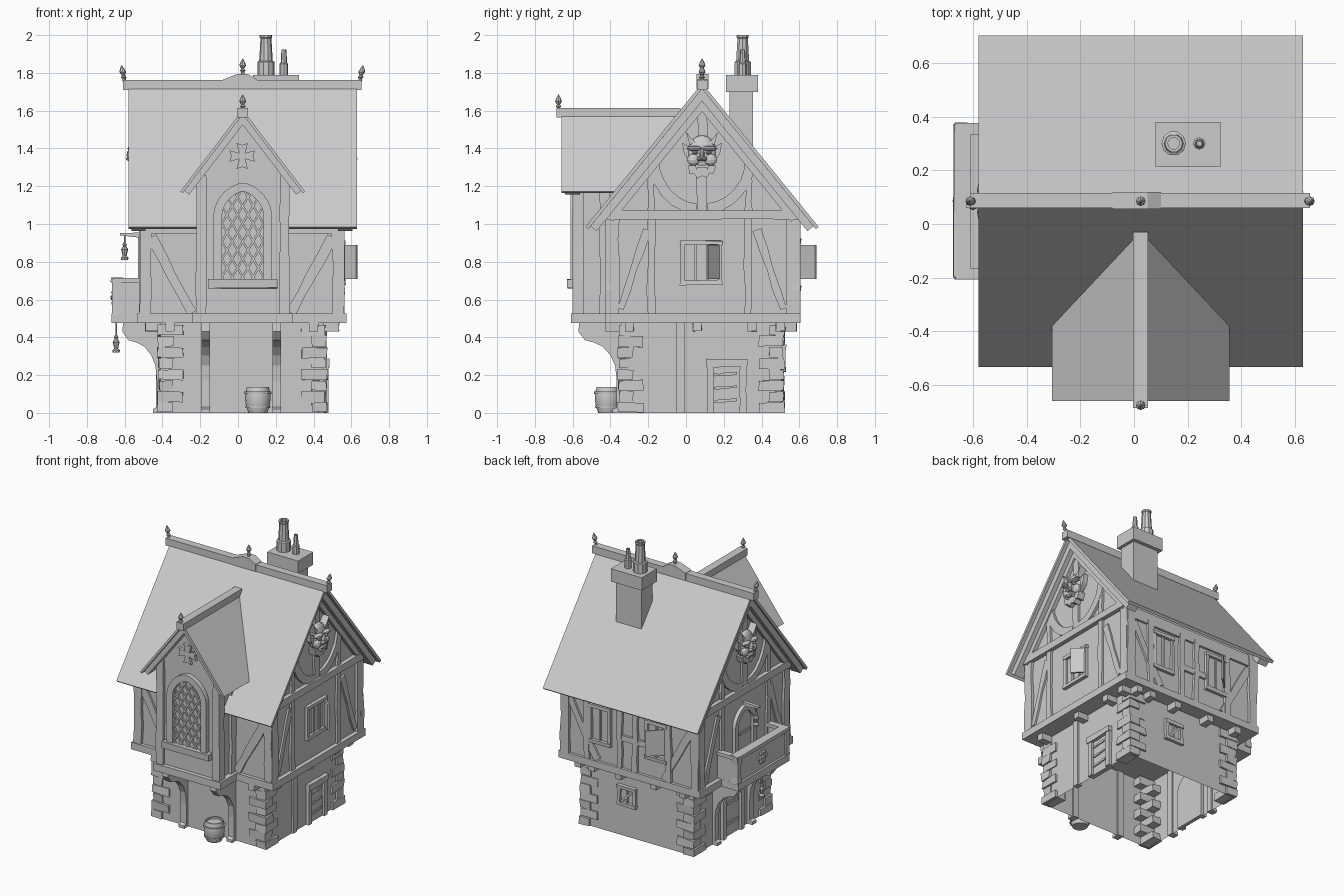
import bpy, bmesh, math, random
from mathutils import Vector

if "Cube" in bpy.data.objects:
    bpy.data.objects.remove(bpy.data.objects["Cube"])
random.seed(4)
# wall frames: u along the wall, v up, d outward (T: plan view extruded in z)
MAP = {'F': lambda u, v, d: (u, -d, v), 'B': lambda u, v, d: (u, d, v),
       'R': lambda u, v, d: (d, u, v), 'L': lambda u, v, d: (-d, u, v),
       'T': lambda u, v, d: (u, v, d)}

def finish(name, bm, smooth=False):
    bmesh.ops.recalc_face_normals(bm, faces=bm.faces[:])
    me = bpy.data.meshes.new(name)
    bm.to_mesh(me)
    bm.free()
    if smooth:
        me.shade_smooth()
        me.set_sharp_from_angle(angle=math.radians(35))
    ob = bpy.data.objects.new(name, me)
    bpy.context.collection.objects.link(ob)
    return ob

def prism(name, face, pts, d0, d1, jit=0, open_bottom=False):
    bm = bmesh.new()
    lo, hi = [[bm.verts.new(MAP[face](u, v, d)) for u, v in pts] for d in (d0, d1)]
    n = len(pts)
    for i in range(n):
        bm.faces.new((lo[i], lo[(i + 1) % n], hi[(i + 1) % n], hi[i]))
    bm.faces.new(hi)
    if not open_bottom:
        bm.faces.new(lo)
    for v in bm.verts:
        v.co += Vector([random.uniform(-jit, jit) for _ in range(3)])
    return finish(name, bm)

def box(name, face, u0, u1, v0, v1, d0, d1, jit=0):
    return prism(name, face, [(u0, v0), (u1, v0), (u1, v1), (u0, v1)], d0, d1, jit)

def timber(name, face, path, w, d0, d1, rough=.006):
    """Plank along a path with hand-hewn wavy edges."""
    P = [Vector(p) for p in path]
    if len(P) == 2 and rough:
        P = [P[0].lerp(P[1], i / 4) for i in range(5)]
    a, b = [], []
    for i, p in enumerate(P):
        t = (P[min(i + 1, len(P) - 1)] - P[max(i - 1, 0)]).normalized()
        n = Vector((-t.y, t.x)) * w / 2
        a.append(p + n * (1 + random.uniform(-rough, rough) * 2 / w))
        b.append(p - n * (1 + random.uniform(-rough, rough) * 2 / w))
    return prism(name, face, a + b[::-1], d0, d1)

def lathe(name, prof, loc, seg=8, tilt=0, smooth=False):
    bm = bmesh.new()
    rings = [[bm.verts.new((loc[0] + r * math.cos(k * math.tau / seg) + tilt * z,
              loc[1] + r * math.sin(k * math.tau / seg), loc[2] + z)) for k in range(seg)] for r, z in prof]
    for A, B in zip(rings, rings[1:]):
        for k in range(seg):
            bm.faces.new((A[k], A[(k + 1) % seg], B[(k + 1) % seg], B[k]))
    bm.faces.new(rings[0])
    bm.faces.new(rings[-1])
    return finish(name, bm, smooth)

def blob(name, face, u, v, d, ru, rv, rd, seg=10):
    bm = bmesh.new()
    bmesh.ops.create_uvsphere(bm, u_segments=seg, v_segments=max(5, seg * 2 // 3), radius=1)
    for q in bm.verts:
        q.co = MAP[face](u + q.co.x * ru, v + q.co.z * rv, d + q.co.y * rd)
    return finish(name, bm)

def gable(c, apex, half, eave, t):
    s = (apex - eave) / half
    ix, iz = half - t * s / (1 + s * s), eave - t / (1 + s * s)
    return [(c - half, eave), (c, apex), (c + half, eave), (c + ix, iz), (c, apex - t), (c - ix, iz)]

# ground floor shell, open underneath, with corner quoins
prism('ground_floor_walls', 'T', [(-.41, -.345), (.455, -.345), (.455, .505), (-.41, .505)], 0, .49, open_bottom=True)
for cx, sx in ((-.41, -1), (.455, 1)):
    for cy, sy in ((-.345, -1), (.505, 1)):
        for k in range(8):
            lx, ly = (.12, .065) if k % 2 else (.065, .12)
            o = random.uniform(.008, .018)
            xs, ys = sorted((cx + sx * o, cx - sx * lx)), sorted((cy + sy * o, cy - sy * ly))
            box('quoin', 'T', *xs, *ys, max(.004, k * .0585), k * .0585 + .055, .004)

# upper storey, bay, floor bands
prism('upper_body', 'R', [(-.405, .5), (.585, .5), (.585, 1.06), (.085, 1.70), (-.405, 1.06)], -.505, .545)
prism('bay_body', 'F', [(-.2, .5), (.25, .5), (.25, 1.26), (.025, 1.555), (-.2, 1.26)], .3, .58)
box('floor_band', 'T', -.535, .575, -.43, .605, .475, .525)
box('bay_band', 'T', -.24, .29, -.61, -.4, .475, .526)
box('balcony_floor', 'T', -.67, -.5, -.2, .37, .475, .526)

# roofs, bargeboards, ridges
prism('main_roof', 'R', gable(.085, 1.745, .617, .985, .03), -.58, .63)
prism('bay_roof', 'F', gable(.025, 1.605, .33, 1.172, .025), .03, .66)
for f, d in (('R', .56), ('L', .52)):
    prism('bargeboard', f, gable(.085, 1.715, .59, .988, .065), d - .03, d + .045)
    prism('inner_bargeboard', f, gable(.085, 1.65, .50, 1.035, .055), d - .03, d + .012)
prism('bay_bargeboard', 'F', gable(.025, 1.58, .31, 1.176, .055), .56, .64)
box('main_ridge', 'T', -.61, .655, .06, .115, 1.71, 1.762)
prism('ridge_saddle', 'F', [(-.08, 1.715), (-.08, 1.765), (0, 1.795), (.05, 1.795), (.1, 1.765), (.1, 1.715)], -.12, -.055)
box('bay_ridge', 'T', -.003, .053, -.685, -.03, 1.565, 1.615)
FIN = [(.012, 0), (.008, .015), (.015, .022), (.008, .032), (.018, .05), (.011, .068), (.002, .085)]
for x, y, z, t in ((-.6, .085, 1.755, -.2), (.645, .085, 1.755, .2), (.025, .085, 1.79, 0), (.025, -.675, 1.6, 0)):
    lathe('finial', FIN, (x, y, z), 8, t)

# chimney
box('chimney_stack', 'T', .1, .3, .23, .355, 1.35, 1.71)
box('chimney_cap', 'T', .08, .322, .212, .38, 1.70, 1.79)
lathe('large_pot', [(.046, 0), (.046, .07), (.036, .075), (.029, .195), (.033, .2), (.033, .212), (.022, .212), (.022, .15)], (.148, .3, 1.788), 10)
lathe('small_pot', [(.023, 0), (.023, .06), (.017, .065), (.013, .135), (.008, .135), (.008, .1)], (.243, .3, 1.788), 8)

# timber framing on the long walls
for f, d in (('F', .405), ('B', .585)):
    for u in (-.49, .53):
        timber('corner_post', f, [(u, .52), (u, 1.04)], .06, d - .02, d + .02)
    box('wall_plate', f, -.52, .56, .95, 1.03, d - .02, d + .015)
    for a, b in ((-.46, -.24), (.5, .28)):
        timber('wall_brace', f, [(a, .93), (b, .53)], .05, d - .02, d + .014)
for u in (-.02, .10, .36, -.28):
    timber('back_post', 'B', [(u, .52), (u, .98)], .04, .56, .603)
box('back_rail', 'B', -.1, .1, .72, .76, .56, .6)
# gable walls: posts, rails, braces, curved struts and carved masks
for f, d in (('R', .545), ('L', .505)):
    for u in (-.385, .565):
        timber('corner_post', f, [(u, .52), (u, 1.05)], .06, d - .02, d + .018)
    for u in (-.185, .33):
        timber('wall_post', f, [(u, .52), (u, 1.03)], .04, d - .02, d + .016)
        timber('gable_post', f, [(u, 1.07), (u, 1.28)], .035, d - .02, d + .016)
    timber('gable_beam', f, [(-.43, 1.05), (.6, 1.05)], .05, d - .02, d + .03, .003)
    timber('king_post', f, [(.085, 1.07), (.085, 1.66)], .055, d - .02, d + .016)
    for s in (-1, 1):
        timber('wall_brace', f, [(.085 + s * .29, .97), (.085 + s * .43, .55)], .04, d - .02, d + .013)
        timber('curved_strut', f, [(.085 + s * (.03 + .23 * math.sin(k * .26)), 1.08 + .25 * (1 - math.cos(k * .26)) + .03 * k / 6)
                                   for k in range(7)], .055, d - .02, d + .018, .002)
        blob('mask_cheek', f, .085 + s * .045, 1.34, d + .045, .036, .032, .025)
        blob('mask_brow', f, .085 + s * .04, 1.40, d + .055, .042, .014, .025)
        blob('mask_eye', f, .085 + s * .036, 1.378, d + .055, .016, .01, .02, 8)
        blob('mask_nostril', f, .085 + s * .014, 1.345, d + .07, .014, .012, .018, 8)
        prism('mask_horn', f, [(.085 + s * a, b) for a, b in ((.03, 1.43), (.065, 1.42), (.085, 1.49), (.06, 1.455))], d, d + .05)
        prism('mask_ear', f, [(.085 + s * a, b) for a, b in ((.07, 1.41), (.105, 1.43), (.095, 1.37), (.07, 1.34))], d, d + .035)
        prism('mask_fang', f, [(.085 + s * a, b) for a, b in ((.02, 1.315), (.036, 1.315), (.028, 1.285))], d, d + .075)
    blob('mask_head', f, .085, 1.37, d + .02, .08, .1, .04, 14)
    blob('mask_nose', f, .085, 1.365, d + .06, .014, .035, .025)
    box('mask_teeth', f, .05, .12, 1.298, 1.312, d, d + .068)
    prism('mask_beard', f, [(.01, 1.31), (.16, 1.31), (.145, 1.265), (.125, 1.27), (.11, 1.245), (.085, 1.255),
                            (.06, 1.24), (.045, 1.265), (.02, 1.265)], d, d + .05)

# bay framing, arched lattice window, sill and cross
for u in (-.195, .245):
    timber('bay_post', 'F', [(u, .52), (u, 1.26)], .05, .54, .6)
    f, d = ('L', .2) if u < 0 else ('R', .25)
    for y in (-.57, -.43):
        timber('bay_side_post', f, [(y, .52), (y, 1.26)], .05, d - .02, d + .02)
def half_width(v, w, spring, top):
    return w if v < spring else w * max(0, 1 - ((v - spring) / (top - spring)) ** 1.8) ** .62
def arch(c, w, v0, spring, top, n=8):
    right = [(c + w, v0)] + [(c + half_width(v, w, spring, top), v) for v in
             [spring + (top - spring) * math.sin(i / n * math.pi / 2) for i in range(n)]]
    return right + [(c, top)] + [(2 * c - u, v) for u, v in right[::-1]]
timber('bay_window_frame', 'F', arch(.025, .132, .69, 1.05, 1.195), .045, .55, .612, 0)
prism('bay_window_glass', 'F', arch(.025, .112, .69, 1.05, 1.18), .55, .586)
for s in (-1, 1):
    for k in range(-3, 10):
        ln = [(u, .72 + s * 1.7 * (u - .025) + k * .094) for u in [-.085 + i * .0044 for i in range(51)]]
        ln = [p for p in ln if p[1] > .69 and abs(p[0] - .025) < half_width(p[1], .112, 1.05, 1.18)]
        if len(ln) > 3:
            timber('lattice_bar', 'F', [ln[0], ln[-1]], .011, .58, .598, 0)
box('bay_sill', 'F', -.16, .205, .66, .705, .56, .63, .004)
for k in range(4):
    a = k * math.pi / 2
    prism('cross_arm', 'F', [(.022 + x * math.cos(a) - y * math.sin(a), 1.36 + x * math.sin(a) + y * math.cos(a))
                             for x, y in ((-.011, 0), (.011, 0), (.03, .068), (0, .058), (-.03, .068))], .57, .6)

# framed windows and shutters
def window(face, u0, u1, v0, v1, d, bars):
    box('window_pane', face, u0, u1, v0, v1, d - .02, d + .004)
    for v in (v0, v1):
        box('window_rail', face, u0 - .012, u1 + .012, v - .012, v + .012, d - .02, d + .025, .003)
    for u in (u0, u1):
        box('window_jamb', face, u - .011, u + .011, v0, v1, d - .02, d + .02, .003)
    for a, b in bars:
        timber('window_bar', face, [a, b], .014, d - .01, d + .014, 0)
window('R', -.02, .18, .69, .90, .545, [((.05, .69), (.05, .9)), ((.115, .69), (.115, .9))])
for u in (-.185, .255):
    window('B', u - .075, u + .075, .66, .91, .585, [((u, .66), (u, .91))])
window('B', .04, .16, .23, .35, .505, [((.04, .35), (.16, .23)), ((.1, .23), (.1, .35))])
prism('side_shutter', 'T', [(.555, .188), (.632, .12), (.624, .11), (.547, .178)], .71, .89)
prism('back_shutter', 'T', [(-.26, .6), (-.165, .692), (-.157, .684), (-.252, .592)], .71, .89)

# right door and ground floor posts
box('right_door', 'R', .13, .30, .0, .26, .43, .462)
for u in (.128, .302):
    timber('door_jamb', 'R', [(u, 0), (u, .25)], .036, .43, .478, .003)
timber('door_lintel', 'R', [(.105, .265), (.325, .265)], .04, .43, .485, .004)
for v in (.06, .13, .2):
    timber('door_strap', 'R', [(.15, v), (.27, v + .01)], .014, .44, .47, .003)
timber('ground_post', 'R', [(-.03, 0), (-.03, .475)], .045, .43, .468, .003)
# left arched door, balcony door
for w, top, v0, d in ((.1, .36, 0, .41), (.1, .92, .52, .505)):
    timber('arched_door_frame', 'L', arch(.085, w, v0, top - .1, top), .035, d - .02, d + .025, 0)
    prism('arched_door', 'L', arch(.085, w - .01, v0, top - .1, top - .01), d - .02, d + .006)
    for v in (v0 + .08, v0 + .22):
        box('door_hinge', 'L', .02, .14, v, v + .018, d - .01, d + .014)

# curved brackets under the bay and balcony
CURVE = [(-.01, .48), (.22, .48), (.225, .43), (.19, .385), (.14, .372), (.095, .35), (.055, .305), (.03, .25), (.022, .17), (.022, .03), (.045, .02), (.045, 0), (-.01, 0)]
for x in (-.17, .205):
    prism('bay_bracket', 'R', [(-.345 - r, z) for r, z in CURVE], x - .022, x + .022)
for y in (.27, -.12):
    prism('balcony_bracket', 'B', [(-.41 - r * .9, z) for r, z in CURVE], y - .022, y + .022)
# joist ends
for f, d, us in (('R', .455, (-.3, .06, .35, .5)), ('L', .41, (-.31, .44)), ('B', .505, (-.38, -.15, .12, .33, .44)), ('F', .345, (-.36, .4))):
    for u in us:
        box('joist_end', f, u - .024, u + .024, .432, .478, d - .03, d + .08, .002)

# balcony parapet with rosette
box('balcony_front', 'L', -.19, .36, .52, .70, .625, .655)
box('balcony_rail', 'L', -.2, .37, .69, .715, .61, .672, .003)
for y in (-.185, .355):
    box('balcony_side', 'T', -.65, -.5, y - .014, y + .014, .52, .70)
    box('balcony_side_rail', 'T', -.665, -.5, y - .022, y + .022, .69, .714)
    timber('balcony_post', 'L', [(y, .52), (y, .70)], .04, .62, .668, .003)
for k in range(6):
    a = k * math.pi / 3
    blob('rosette_petal', 'L', .085 + .032 * math.cos(a), .61 + .032 * math.sin(a), .658, .018, .018, .012, 8)
blob('rosette_centre', 'L', .085, .61, .662, .015, .015, .015, 8)

# lanterns, lantern arm and barrel
LAN = [(.018, 0), (.02, .012), (.01, .02), (.017, .05), (.019, .055), (.008, .072), (.012, .08), (.004, .095)]
prism('lantern_arm', 'F', [(-.5, .925), (-.5, .955), (-.625, .952), (-.625, .94)], -.085, -.06)
for x, z, top in ((-.6, .81, .94), (-.645, .32, .48)):
    lathe('lantern', LAN, (x, .072, z), 8)
    lathe('lantern_chain', [(.004, 0), (.004, top - z - .09)], (x, .072, z + .09), 6)
lathe('barrel', [(.05, 0), (.062, .035), (.068, .075), (.066, .105), (.058, .138), (.05, .138), (.05, .125)], (.105, -.415, 0), 16, smooth=True)
for r, z in ((.062, .025), (.0685, .1)):
    lathe('barrel_hoop', [(r, z), (r + .003, z), (r + .004, z + .012), (r, z + .012)], (.105, -.415, 0), 16)
